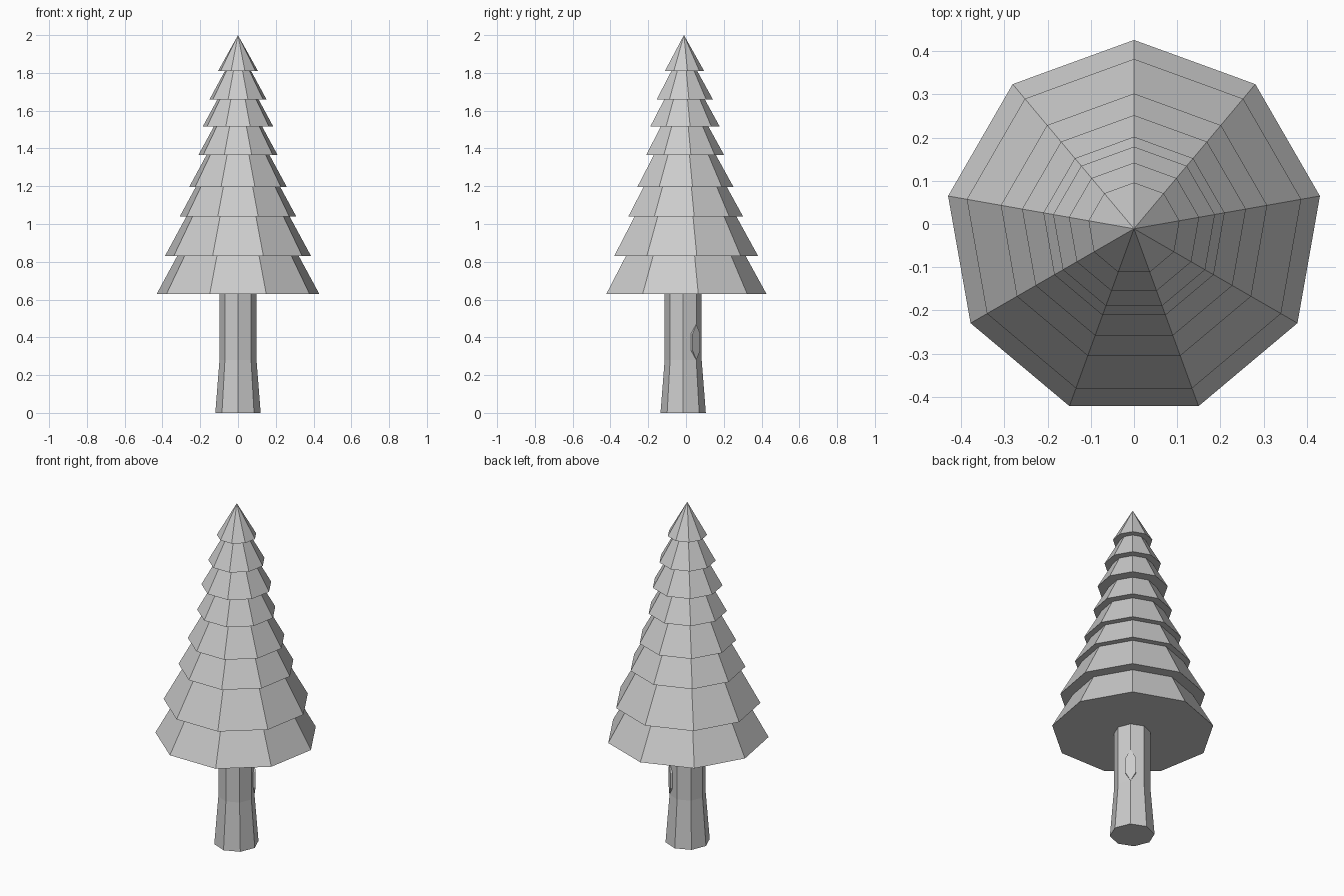
import bpy, bmesh, math

if "Cube" in bpy.data.objects:
    bpy.data.objects.remove(bpy.data.objects["Cube"])


def lathe(name, profile, sides, centre_y):
    """Flat-faced stack of n-sided rings; one corner points to +y."""
    bm = bmesh.new()
    rings = []
    for r, z in profile:
        angles = [math.pi / 2 + 2 * math.pi * i / sides for i in range(sides)]
        if r == 0:
            rings.append([bm.verts.new((0, centre_y, z))] * sides)
        else:
            rings.append([bm.verts.new((r * math.cos(a), centre_y + r * math.sin(a), z))
                          for a in angles])
    for low, high in zip(rings, rings[1:]):
        for i in range(sides):
            j = (i + 1) % sides
            corners = [low[i], low[j], high[j], high[i]]
            bm.faces.new(list(dict.fromkeys(corners)))
    for ring in (rings[0], rings[-1]):
        if ring[0] is not ring[1]:
            bm.faces.new(ring)
    return finish(name, bm)


def finish(name, bm):
    bmesh.ops.recalc_face_normals(bm, faces=bm.faces)
    mesh = bpy.data.meshes.new(name)
    bm.to_mesh(mesh)
    bm.free()
    obj = bpy.data.objects.new(name, mesh)
    bpy.context.collection.objects.link(obj)
    return obj


# Foliage: eight nine-sided tiers with flat undersides, rising to a point
tiers = [(0.437, 0.63), (0.393, 0.83), (0.313, 1.04), (0.263, 1.195),
         (0.213, 1.365), (0.190, 1.515), (0.153, 1.66), (0.107, 1.81)]
profile = []
for (r, z), (_, z_next) in zip(tiers, tiers[1:]):
    profile += [(r, z), (r - 0.55 * (z_next - z), z_next)]
profile += [tiers[-1], (0, 2.0)]
lathe("foliage", profile, 9, -0.011)

# Trunk: eight-sided, flared at the foot
lathe("trunk", [(0.12, 0), (0.098, 0.28), (0.098, 0.64)], 8, -0.015)

# Knot: a flat elongated boss on the back right corner of the trunk
bm = bmesh.new()
outline = [(0, -0.095), (0.028, -0.045), (0.028, 0.045),
           (0, 0.095), (-0.028, 0.045), (-0.028, -0.045)]
base = bm.faces.new([bm.verts.new((0.07, u, v)) for u, v in outline])
top = bmesh.ops.extrude_face_region(bm, geom=[base], use_keep_orig=True)["geom"]
for v in (g for g in top if isinstance(g, bmesh.types.BMVert)):
    v.co.x = 0.099
knot = finish("trunk_knot", bm)
knot.location = (0, -0.015, 0.375)
knot.rotation_euler.z = math.pi / 4
